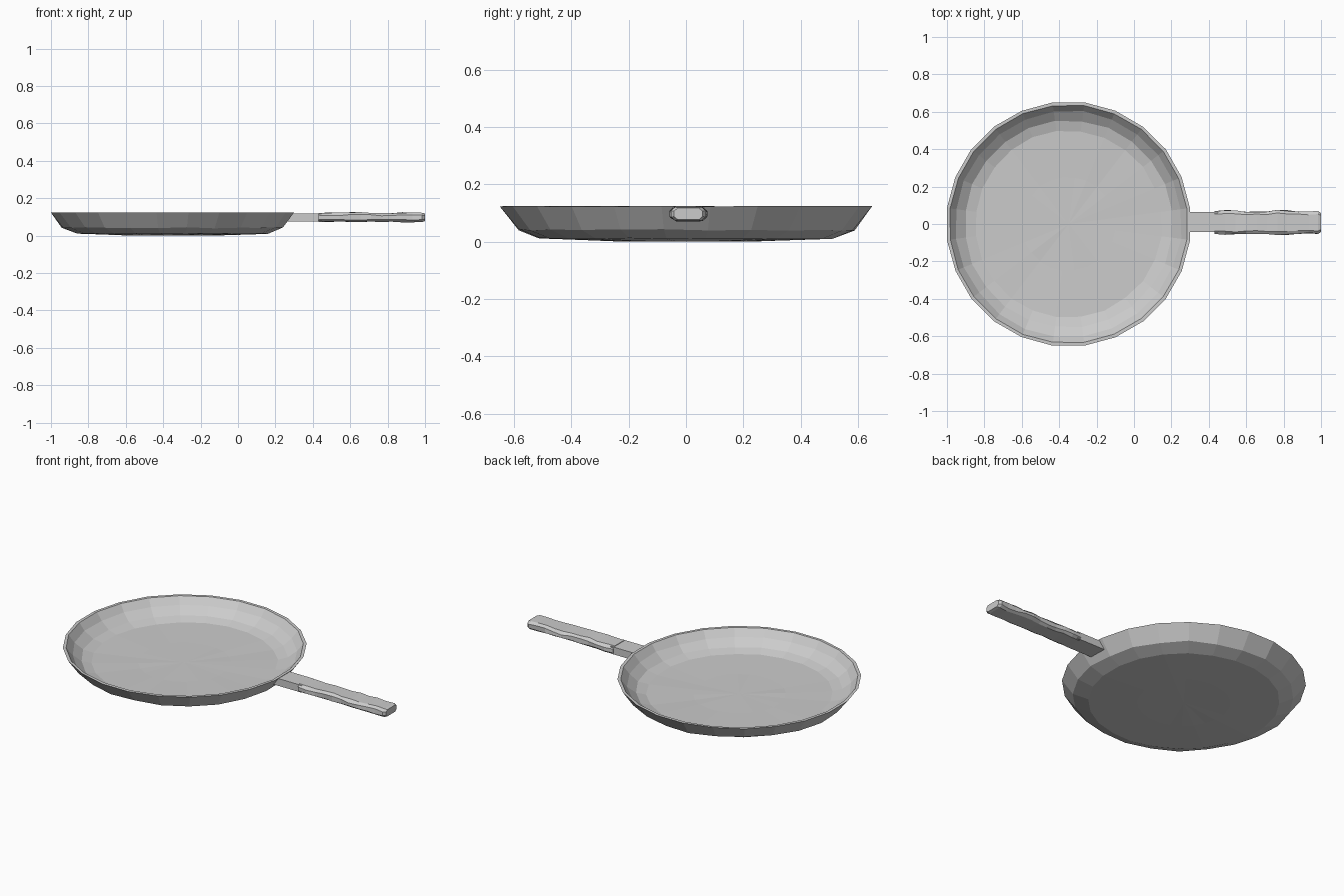
import bpy, bmesh, math, random
from mathutils import Vector

random.seed(4)
cube = bpy.data.objects.get("Cube")
if cube:
    bpy.data.objects.remove(cube, do_unlink=True)

GREY = (0.6, 0.6, 0.6, 1)
metal = bpy.data.materials.new("plain grey")
metal.use_nodes = True
metal.diffuse_color = GREY
metal.node_tree.nodes["Principled BSDF"].inputs["Base Color"].default_value = GREY


def loft(name, rings, cap_start=True, cap_end=True):
    """Skin a list of equal-sized point rings into one flat-shaded object."""
    bm = bmesh.new()
    loops = [[bm.verts.new(p) for p in ring] for ring in rings]
    n = len(loops[0])
    for a, b in zip(loops, loops[1:]):
        for i in range(n):
            j = (i + 1) % n
            bm.faces.new((a[i], a[j], b[j], b[i]))
    # Caps are fans, so slight unevenness stays clean
    for wanted, loop in ((cap_start, loops[0]), (cap_end, loops[-1])):
        if wanted:
            mid = bm.verts.new(sum((v.co for v in loop), Vector()) / n)
            for i in range(n):
                bm.faces.new((loop[i], loop[(i + 1) % n], mid))
    bmesh.ops.recalc_face_normals(bm, faces=bm.faces)
    mesh = bpy.data.meshes.new(name)
    bm.to_mesh(mesh)
    bm.free()
    mesh.materials.append(metal)
    obj = bpy.data.objects.new(name, mesh)
    bpy.context.collection.objects.link(obj)
    return obj


# Pan bowl: radius, height and hand-made unevenness, underside to inner floor
SIDES = 24
CENTRE_X = -0.35
profile = [(0.25, 0.002, 0.002), (0.515, 0.011, 0.003), (0.592, 0.042, 0.006),
           (0.655, 0.124, 0.001), (0.638, 0.124, 0.001), (0.605, 0.083, 0.004),
           (0.555, 0.045, 0.004), (0.50, 0.031, 0.003), (0.25, 0.026, 0.002)]


def pan_ring(radius, height, wobble):
    ring = []
    for i in range(SIDES):
        a = (i + 0.5) * math.tau / SIDES
        r = radius + random.uniform(-wobble, wobble)
        z = max(0, height + random.uniform(-wobble, wobble) * 0.6)
        ring.append((CENTRE_X + r * math.cos(a), r * math.sin(a), z))
    return ring


loft("pan_bowl", [pan_ring(*p) for p in profile])

# Neck: slim rectangular bar with its inner end slanted along the bowl wall


def neck_ring(x_low, x_high):
    return [(x_low, -0.044, 0.076), (x_low, 0.064, 0.076),
            (x_high, 0.064, 0.119), (x_high, -0.044, 0.119)]


loft("handle_neck", [neck_ring(0.255, 0.283), neck_ring(0.45, 0.45)])

# Grip: bevelled bar with shallow, uneven finger waves


def grip_ring(x, scale=1.0, wobble=0.0):
    wave = math.sin((x - 0.43) * 22) * wobble
    hy, hz = (0.061 + wave) * scale, (0.0245 - wave * 0.5) * scale
    by, bz = 0.016 * scale, 0.013 * scale
    corners = [(-hy, -hz + bz), (-hy + by, -hz), (hy - by, -hz), (hy, -hz + bz),
               (hy, hz - bz), (hy - by, hz), (-hy + by, hz), (-hy, hz - bz)]
    return [(x, 0.008 + y + random.uniform(-wobble, wobble),
             0.0975 + z + random.uniform(-wobble, wobble) * 0.7)
            for y, z in corners]


rings = [grip_ring(0.43)]
rings += [grip_ring(0.43 + 0.56 * i / 10, 1.0, 0.0035) for i in range(1, 10)]
rings += [grip_ring(0.985), grip_ring(1.0, 0.82)]
loft("handle_grip", rings)
